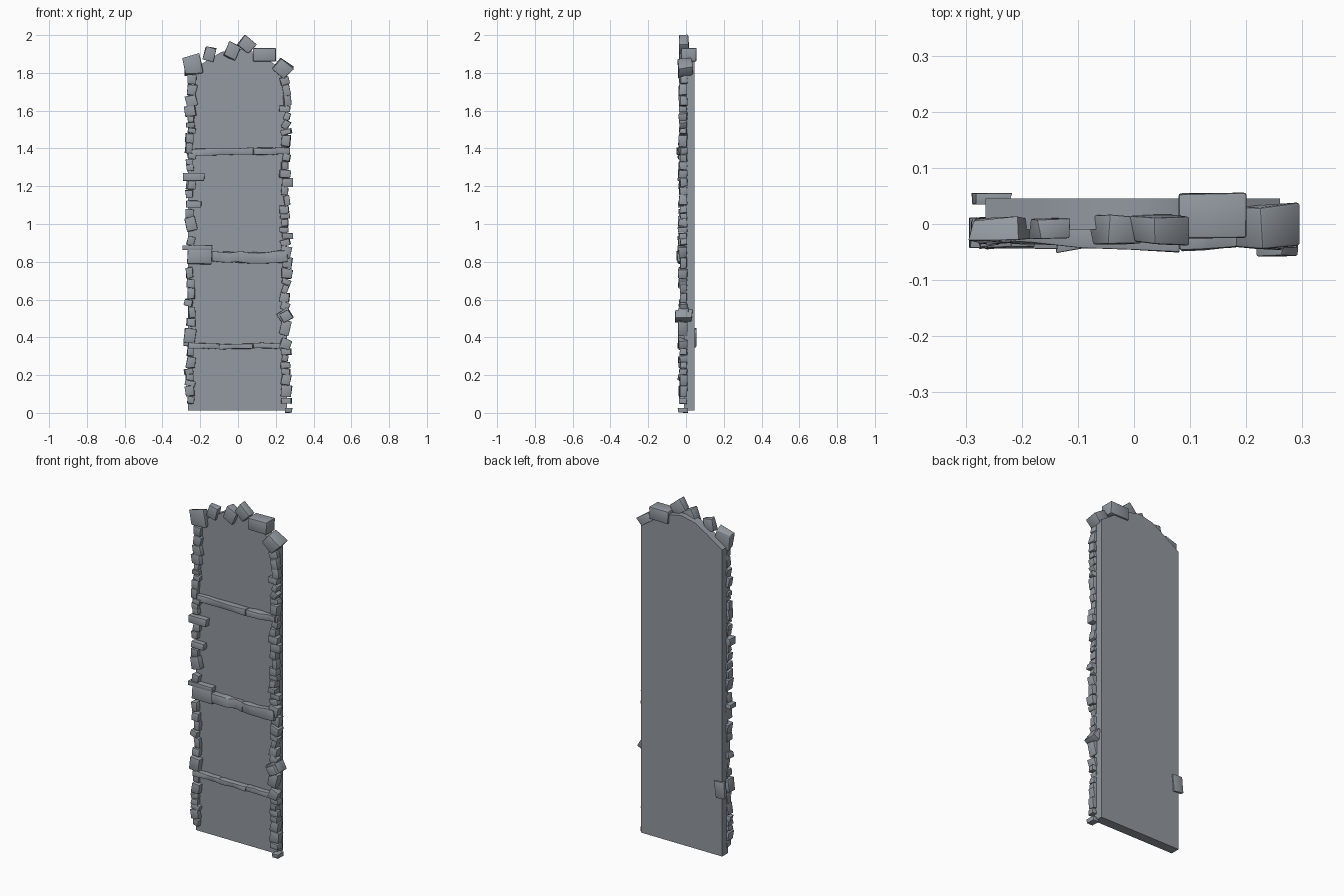
import bpy, bmesh, math, random
from mathutils import Matrix, Vector

random.seed(7)
cube = bpy.data.objects.get("Cube")
if cube:
    bpy.data.objects.remove(cube)

# One stone grey throughout
grey = bpy.data.materials.new("stone_grey")
grey.use_nodes = True
colour = (0.29, 0.32, 0.355, 1)
grey.diffuse_color = colour
grey.node_tree.nodes["Principled BSDF"].inputs["Base Color"].default_value = colour
parts = []


def finish(name, bm):
    bmesh.ops.recalc_face_normals(bm, faces=bm.faces)
    mesh = bpy.data.meshes.new(name)
    bm.to_mesh(mesh)
    bm.free()
    mesh.materials.append(grey)
    obj = bpy.data.objects.new(name, mesh)
    bpy.context.collection.objects.link(obj)
    parts.append(obj)
    return obj


def stone(name, x, z, w, h, turn=0, front=-0.035, back=0.008, yaw=0, rough=0.08, cuts=0):
    """Rough block centred on x, z; turn tilts it on the wall, yaw swings it in plan."""
    bm = bmesh.new()
    bmesh.ops.create_cube(bm, size=1)
    if cuts:
        long_edges = [e for e in bm.edges
                      if abs(e.verts[0].co.x - e.verts[1].co.x) > 0.5]
        bmesh.ops.subdivide_edges(bm, edges=long_edges, cuts=cuts)
    d = back - front
    for v in bm.verts:
        v.co = Vector((v.co.x * w, v.co.y * d, v.co.z * h))
        for axis, amount in enumerate((min(w, h), d, h)):
            v.co[axis] += random.uniform(-rough, rough) * amount
    bmesh.ops.bevel(bm, geom=bm.edges[:], offset=min(w, h, d) * 0.07,
                    segments=2, profile=0.5, affect='EDGES')
    spin = Matrix.Rotation(math.radians(yaw), 4, 'Z') @ Matrix.Rotation(-math.radians(turn), 4, 'Y')
    bm.transform(Matrix.Translation((x, (front + back) / 2, z)) @ spin)
    return finish(name, bm)


# Arched back slab
outline = [(-0.265, 0.012), (0.26, 0.012), (0.26, 1.8), (0.165, 1.865),
           (0.09, 1.91), (0, 1.93), (-0.09, 1.91), (-0.165, 1.865), (-0.265, 1.8)]
bm = bmesh.new()
face = bm.faces.new([bm.verts.new((x, -0.01, z)) for x, z in outline])
ext = bmesh.ops.extrude_face_region(bm, geom=[face])
bmesh.ops.translate(bm, vec=(0, 0.055, 0),
                    verts=[g for g in ext["geom"] if isinstance(g, bmesh.types.BMVert)])
finish("back_slab", bm)

# Arch stones
stone("arch_stone_left", -0.235, 1.845, 0.09, 0.09, 8, -0.03, 0.01, rough=0.14)
stone("arch_stone_small", -0.15, 1.9, 0.055, 0.07, -14, -0.025, 0.01)
stone("arch_stone_middle", -0.032, 1.915, 0.065, 0.08, -25, -0.035, 0.015)
stone("arch_stone_peak", 0.047, 1.95, 0.075, 0.066, -38, -0.035, 0.015)
stone("arch_stone_block", 0.14, 1.895, 0.12, 0.072, 0, -0.025, 0.055, rough=0.02)
stone("arch_stone_right", 0.24, 1.825, 0.085, 0.075, -40, -0.04, 0.035)

# Large stones along each side
large = {
    -1: [(-0.235, 1.25, 0.112, 0.042, -1), (-0.235, 1.105, 0.08, 0.036, 0),
         (-0.25, 1.0, 0.055, 0.07, 14), (-0.205, 0.825, 0.125, 0.075, 0),
         (-0.215, 0.875, 0.158, 0.024, 0), (-0.255, 0.41, 0.06, 0.075, -8)],
    1: [(0.25, 0.515, 0.07, 0.06, 32), (0.25, 0.45, 0.05, 0.075, -12),
        (0.268, 0.013, 0.038, 0.024, 0)],
}
for side, rows in large.items():
    for x, z, w, h, turn in rows:
        stone("large_side_stone", x, z, w, h, turn, -0.042, 0.01, rough=0.05)
stone("protruding_stone", 0.255, 0.515, 0.055, 0.055, 30, -0.053, 0.03)
stone("rear_stone", -0.256, 0.4, 0.065, 0.09, -4, 0.035, 0.054)

# Small stacked stones filling both sides
for side in (-1, 1):
    z = 0.05
    while z < 1.77:
        h = random.uniform(0.025, 0.062)
        mid = z + h / 2
        z += h + 0.002
        if any(abs(mid - row[1]) < (row[3] + h) * 0.4 for row in large[side]):
            continue
        w = random.uniform(0.03, 0.058)
        x = side * random.uniform(0.243, 0.262)
        stone("small_side_stone", x, mid, w, h, random.gauss(0, 9),
              random.uniform(-0.042, -0.028), 0.006, random.gauss(0, 4))

# Thin shelf bands: start x, end x, height, thickness, tilt, yaw
bands = [(-0.27, 0.08, 1.383, 0.034, 1, -3), (0.08, 0.262, 1.385, 0.036, 1, 4),
         (-0.14, 0.05, 0.825, 0.055, -2, 5), (0.045, 0.262, 0.825, 0.058, 2, -3),
         (-0.265, -0.1, 0.355, 0.028, -1, 2), (-0.1, 0.08, 0.352, 0.026, 1, -2),
         (0.08, 0.262, 0.355, 0.028, -1, 2)]
for a, b, z, h, tilt, yaw in bands:
    stone("shelf_band", (a + b) / 2, z, b - a, h, tilt, -0.04, 0.002, yaw, 0.1, 3)

# Smooth shading with crisp edges
bpy.ops.object.select_all(action='DESELECT')
for obj in parts:
    obj.select_set(True)
bpy.context.view_layer.objects.active = parts[0]
bpy.ops.object.shade_smooth_by_angle(angle=math.radians(35))
